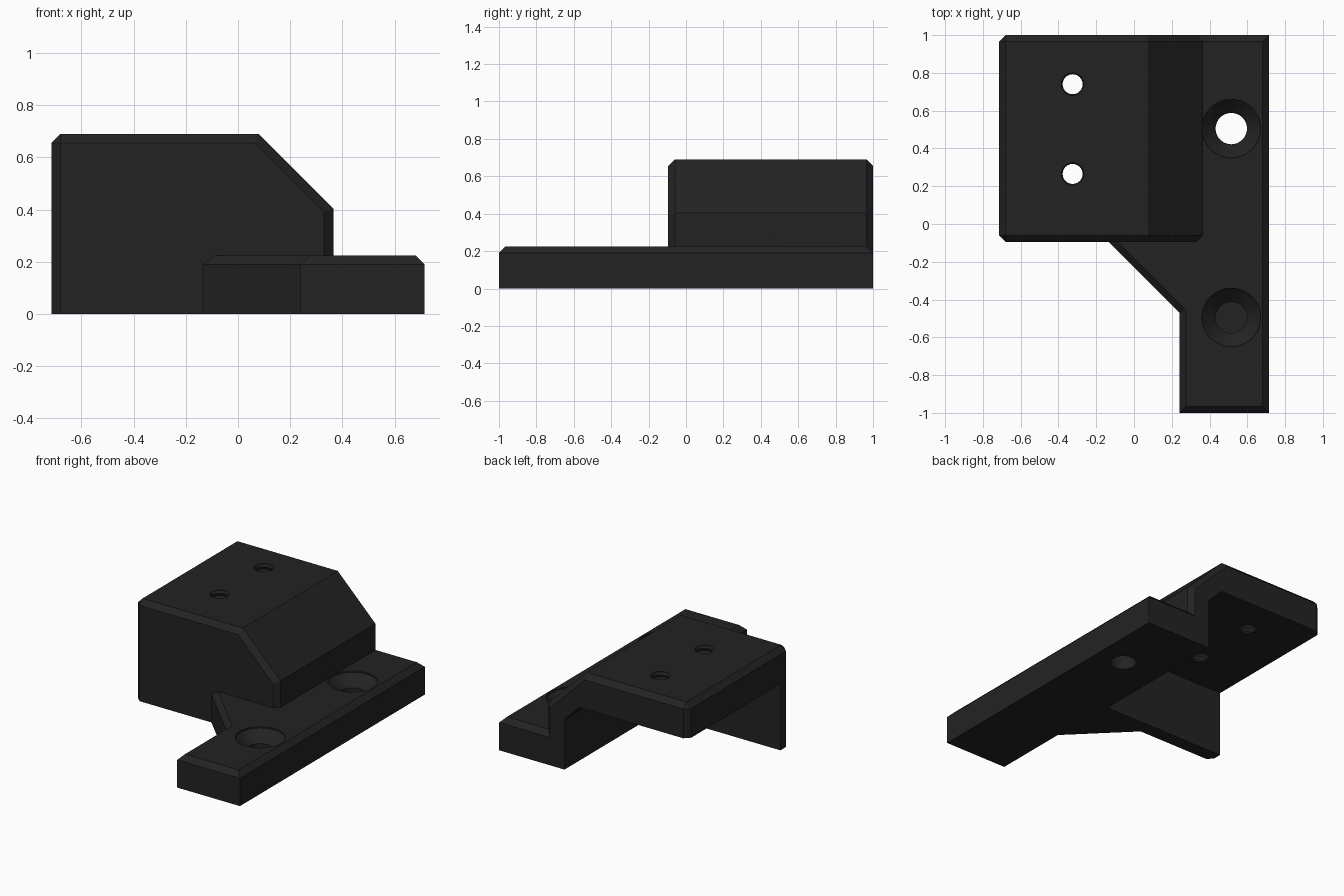
import bpy, bmesh, math
from mathutils import Vector

if "Cube" in bpy.data.objects:
    bpy.data.objects.remove(bpy.data.objects["Cube"])

CH = 0.035  # chamfer size
black = bpy.data.materials.new("matte_black")
black.diffuse_color = (0.0165, 0.0165, 0.0165, 1)
black.use_nodes = True
black.node_tree.nodes["Principled BSDF"].inputs["Base Color"].default_value = black.diffuse_color


def finish(bm, name):
    bmesh.ops.recalc_face_normals(bm, faces=bm.faces)
    me = bpy.data.meshes.new(name)
    bm.to_mesh(me)
    bm.free()
    me.materials.append(black)
    ob = bpy.data.objects.new(name, me)
    bpy.context.collection.objects.link(ob)
    return ob


def prism(name, points, direction, chamfered=None):
    """Extrude a polygon; chamfer the edges picked by a rule on their ends."""
    bm = bmesh.new()
    face = bm.faces.new([bm.verts.new(p) for p in points])
    ext = bmesh.ops.extrude_face_region(bm, geom=[face], use_keep_orig=True)
    moved = [g for g in ext["geom"] if isinstance(g, bmesh.types.BMVert)]
    bmesh.ops.translate(bm, verts=moved, vec=Vector(direction))
    bmesh.ops.recalc_face_normals(bm, faces=bm.faces)
    if chamfered:
        edges = [e for e in bm.edges if chamfered(e.verts[0].co, e.verts[1].co)]
        bmesh.ops.bevel(bm, geom=edges, offset=CH, offset_type='OFFSET',
                        segments=1, affect='EDGES', profile=0.5)
    return finish(bm, name)


def lathe(name, profile, x, y, sides=40):
    """Closed solid of revolution from (radius, z) pairs."""
    bm = bmesh.new()
    rings = [[bm.verts.new((x + r * math.cos(2 * math.pi * i / sides),
                            y + r * math.sin(2 * math.pi * i / sides), z))
              for i in range(sides)] for r, z in profile]
    for a, b in zip(rings, rings[1:]):
        for i in range(sides):
            j = (i + 1) % sides
            bm.faces.new((a[i], a[j], b[j], b[i]))
    bm.faces.new(rings[0])
    bm.faces.new(rings[-1])
    return finish(bm, name)


def combine(target, other, op):
    mod = target.modifiers.new(op.lower(), 'BOOLEAN')
    mod.operation, mod.solver, mod.object = op, 'EXACT', other
    bpy.context.view_layer.objects.active = target
    bpy.ops.object.modifier_apply(modifier=mod.name)
    bpy.data.objects.remove(other)


# Raised housing with a sloped shoulder
section = [(-0.715, 0), (0.365, 0), (0.365, 0.405), (0.08, 0.69), (-0.715, 0.69)]


def housing_edges(a, b):
    if max(a.z, b.z) < 0.01:
        return False
    end_loop = abs(a.y - b.y) < 1e-4
    top_left = min(a.z, b.z) > 0.68 and max(a.x, b.x) < -0.7
    return end_loop or top_left


bracket = prism("bracket", [(x, -0.095, z) for x, z in section],
                (0, 1.095, 0), housing_edges)

# Open space below the housing, leaving top, right wall and front wall
inside = [(-1, -0.2), (0.22, -0.2), (0.22, 0.345), (0.11, 0.455), (-1, 0.455)]
combine(bracket, prism("hollow_cutter", [(x, 0, z) for x, z in inside],
                       (0, 1.5, 0)), 'DIFFERENCE')

# Mounting flange with a diagonal web
plan = [(0.715, -1), (0.715, 1), (0.3, 1), (0.3, -0.04), (-0.19, -0.04),
        (0.24, -0.47), (0.24, -1)]
flange = prism("flange", [(x, y, 0) for x, y in plan], (0, 0, 0.225),
               lambda a, b: min(a.z, b.z) > 0.2)
combine(bracket, flange, 'UNION')

# Countersunk screw holes: the rear one goes through, the front one is blind
for y, bottom in ((0.505, -0.1), (-0.495, 0.02)):
    hole = [(0.083, bottom), (0.083, 0.143), (0.155, 0.215), (0.155, 0.3)]
    combine(bracket, lathe("screw_hole_cutter", hole, 0.515, y), 'DIFFERENCE')

# Threaded holes through the top
thread = [(0.053 if i % 2 else 0.061, 0.40 + 0.018 * i) for i in range(19)]
for y in (0.74, 0.265):
    combine(bracket, lathe("thread_cutter", thread, -0.325, y, 24), 'DIFFERENCE')

# Keep flat faces crisp, round the hole walls
bpy.ops.object.select_all(action='DESELECT')
bracket.select_set(True)
bpy.context.view_layer.objects.active = bracket
bpy.ops.object.shade_smooth_by_angle(angle=math.radians(25))
